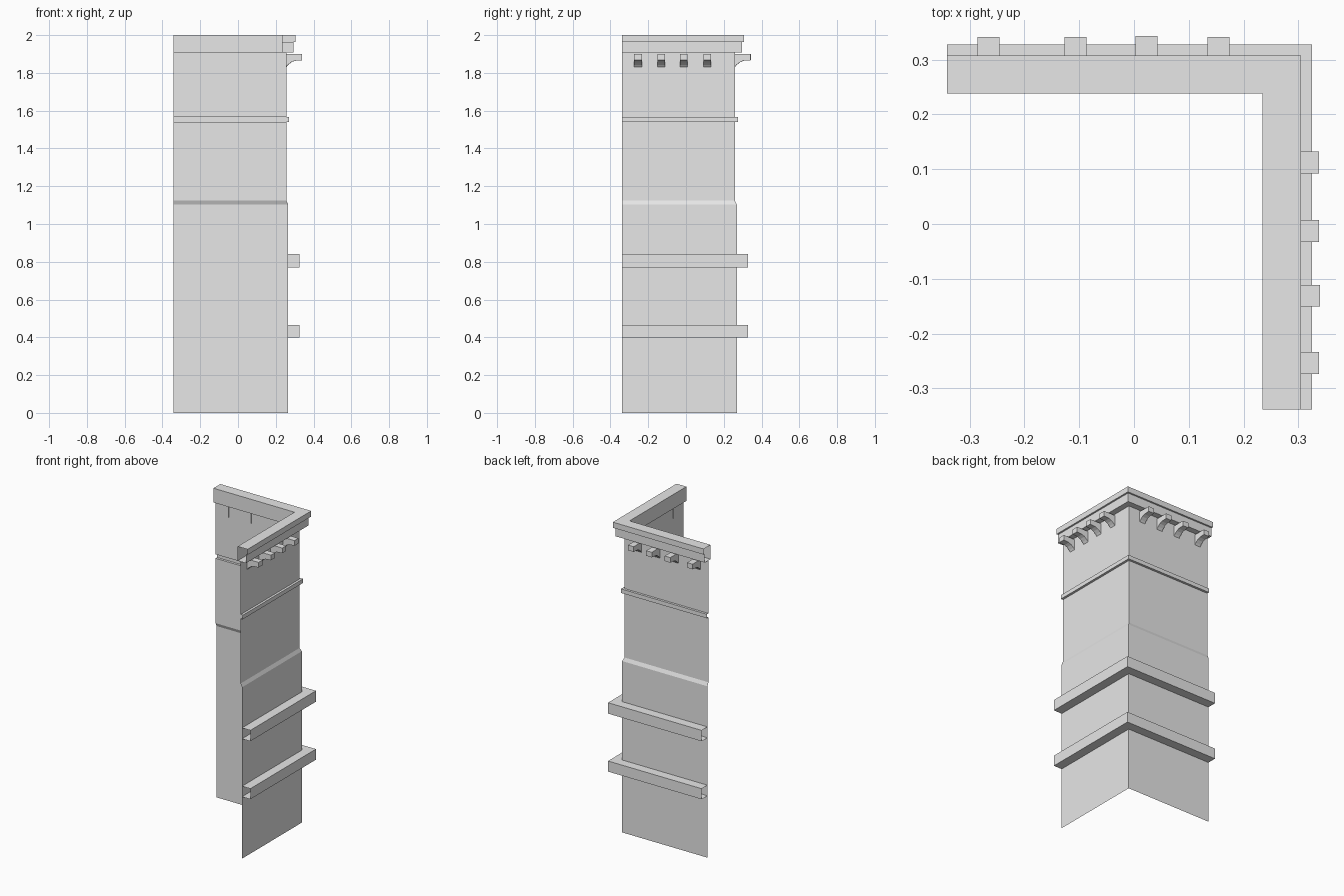
import bpy
from mathutils import Vector

cube = bpy.data.objects.get("Cube")
if cube:
    bpy.data.objects.remove(cube, do_unlink=True)

stone = bpy.data.materials.new("stone_grey")
stone.use_nodes = True
grey = (0.8, 0.8, 0.8, 1)
stone.diffuse_color = grey
stone.node_tree.nodes["Principled BSDF"].inputs["Base Color"].default_value = grey

LEFT_END, FRONT_END, Y_SHIFT = -0.341, -0.339, 0.003


def add_mesh(name, verts, faces):
    mesh = bpy.data.meshes.new(name)
    mesh.from_pydata(verts, [], faces)
    mesh.materials.append(stone)
    obj = bpy.data.objects.new(name, mesh)
    bpy.context.collection.objects.link(obj)
    return obj


def sweep_corner(name, profile):
    """Sweep an open (distance, height) profile around the mitred corner."""
    n = len(profile)
    verts = [(LEFT_END, d + Y_SHIFT, z) for d, z in profile]
    verts += [(d, d + Y_SHIFT, z) for d, z in profile]
    verts += [(d, FRONT_END, z) for d, z in profile]
    faces = [(s * n + i, s * n + i + 1, (s + 1) * n + i + 1, (s + 1) * n + i)
             for s in range(2) for i in range(n - 1)]
    return add_mesh(name, verts, faces)


def bracket(name, centre, on_back, push):
    """Corbel with a concave underside, extruded across its width."""
    profile = [(0.254, 1.9), (0.254, 1.83), (0.265, 1.843), (0.281, 1.856),
               (0.299, 1.864), (0.338, 1.867), (0.338, 1.9)]
    n = len(profile)
    verts = []
    for side in (-0.02, 0.02):
        for d, z in profile:
            d += push
            verts.append((centre + side, d + Y_SHIFT, z) if on_back
                         else (d, centre + side, z))
    faces = [(i, (i + 1) % n, n + (i + 1) % n, n + i) for i in range(n)]
    faces += [tuple(reversed(range(n))), tuple(range(n, 2 * n))]
    if not on_back:
        faces = [tuple(reversed(f)) for f in faces]
    obj = add_mesh(name, verts, faces)
    # Make the closed solid face outwards
    top = obj.data.polygons[n - 1]
    if top.normal.dot(Vector((0, 0, 1))) < 0:
        obj.data.flip_normals()


# Wall sheet with its sloped ledge and thin string course
sweep_corner("wall", [(0.266, 0), (0.266, 1.102), (0.256, 1.124),
                      (0.256, 1.541), (0.271, 1.541), (0.271, 1.567),
                      (0.256, 1.567), (0.256, 1.908)])

# Stepped crown, hollow and open at its ends
sweep_corner("crown", [(0.235, 1.908), (0.294, 1.908), (0.294, 1.964),
                       (0.305, 1.964), (0.305, 2), (0.235, 2),
                       (0.235, 1.908)])

# Projecting bands on the lower wall
for label, low, high in (("lower_band", 0.398, 0.466), ("upper_band", 0.771, 0.841)):
    sweep_corner(label, [(0.266, low), (0.325, low), (0.325, high), (0.266, high)])

# Rows of brackets under the crown
for i, x in enumerate((-0.266, -0.107, 0.023, 0.154)):
    bracket(f"back_bracket_{i + 1}", x, True, 0.002 if i == 2 else 0)
for i, y in enumerate((-0.254, -0.131, -0.013, 0.112)):
    bracket(f"left_bracket_{i + 1}", y, False, 0.002 if i == 1 else 0)
